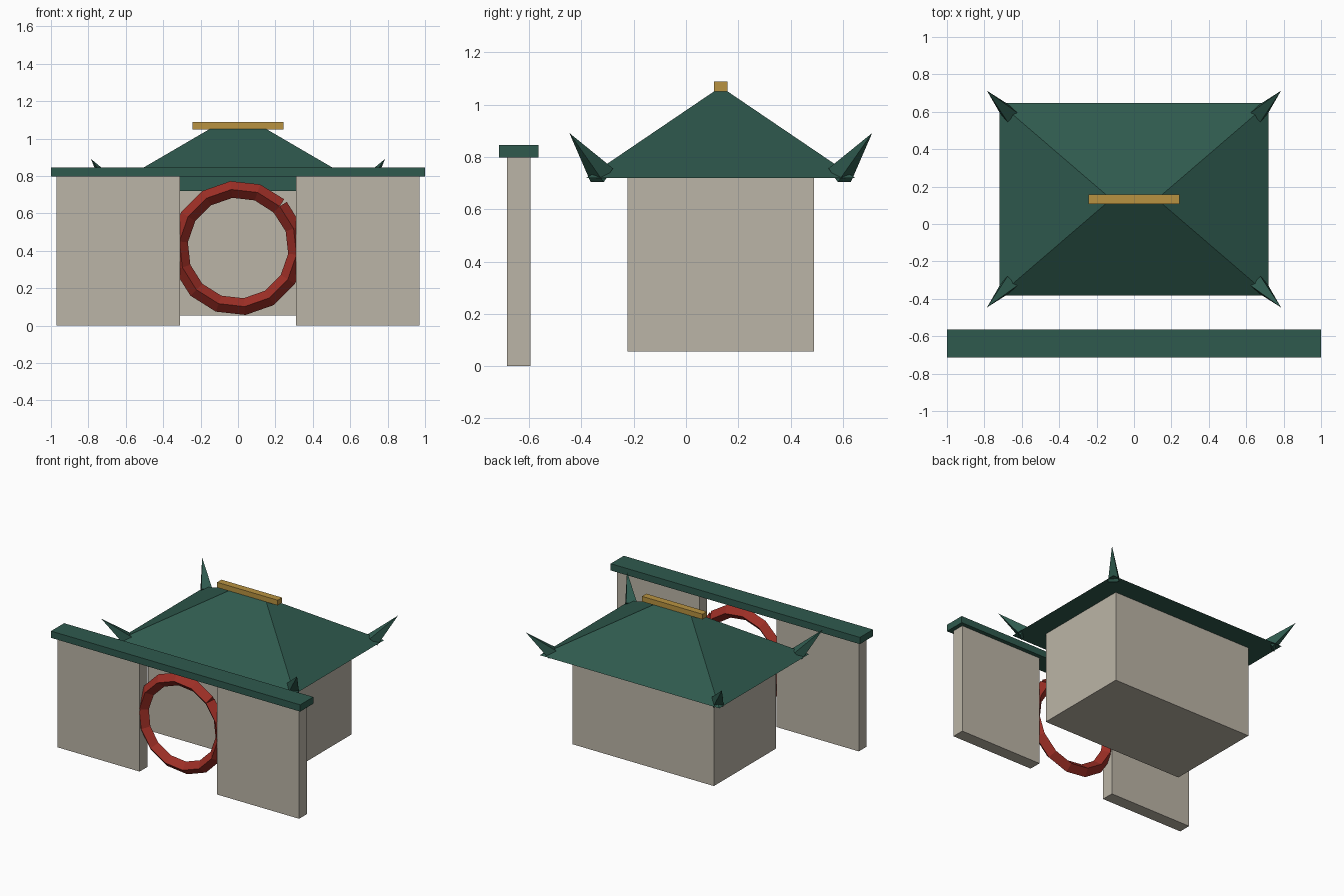
import bpy, bmesh
from math import cos, sin, pi, radians
from mathutils import Vector

cube = bpy.data.objects.get("Cube")
if cube:
    bpy.data.objects.remove(cube, do_unlink=True)


def material(name, r, g, b):
    m = bpy.data.materials.new(name)
    m.use_nodes = True
    m.diffuse_color = (r, g, b, 1)
    m.node_tree.nodes["Principled BSDF"].inputs["Base Color"].default_value = (r, g, b, 1)
    return m


plaster = material("warm grey plaster", 0.5, 0.46, 0.385)
tile = material("dark green tile", 0.028, 0.102, 0.076)
lacquer = material("red lacquer", 0.34, 0.028, 0.019)
gold = material("dull gold", 0.48, 0.29, 0.053)


def loft(name, rings, mat):
    """Skin a run of equal-sized cross-sections and cap both ends."""
    bm = bmesh.new()
    rows = [[bm.verts.new(p) for p in ring] for ring in rings]
    n = len(rows[0])
    for a, b in zip(rows, rows[1:]):
        for i in range(n):
            j = (i + 1) % n
            bm.faces.new((a[i], a[j], b[j], b[i]))
    bm.faces.new(rows[0])
    bm.faces.new(rows[-1])
    bmesh.ops.remove_doubles(bm, verts=bm.verts, dist=0.0001)
    bmesh.ops.recalc_face_normals(bm, faces=bm.faces)
    mesh = bpy.data.meshes.new(name)
    bm.to_mesh(mesh)
    bm.free()
    mesh.materials.append(mat)
    obj = bpy.data.objects.new(name, mesh)
    bpy.context.collection.objects.link(obj)
    return obj


def rect(cx, cy, z, hx, hy):
    return [(cx + sx * hx, cy + sy * hy, z)
            for sx, sy in ((-1, -1), (1, -1), (1, 1), (-1, 1))]


def box(name, cx, cy, hx, hy, z0, z1, mat):
    return loft(name, [rect(cx, cy, z0, hx, hy), rect(cx, cy, z1, hx, hy)], mat)


# Front garden wall with tiled coping
WALL_Y = -0.64
for side, s in (("left", 1), ("right", -1)):
    box(side + "_wall", s * 0.64, WALL_Y, 0.33, 0.045, 0, 0.797, plaster)
box("wall_coping", 0, WALL_Y, 1.0, 0.075, 0.797, 0.846, tile)

# Round gate frame: faceted ring with a diamond section and an open mitre at its seam
SEGMENTS, RADIUS, DEPTH, GATE_Z = 14, 0.315, 0.045, 0.415
step = 2 * pi / SEGMENTS
rings = []
for k in range(SEGMENTS + 1):
    angle = radians(45) + k * step
    centre = Vector((cos(angle) * RADIUS, WALL_Y, GATE_Z + sin(angle) * RADIUS))
    tilt = angle + (step / 2 if k == 0 else -step / 2 if k == SEGMENTS else 0)
    out = Vector((cos(tilt), 0, sin(tilt))) * DEPTH
    front = Vector((0, -DEPTH, 0))
    rings.append([centre + out, centre + front, centre - out, centre - front])
loft("round_gate_frame", rings, lacquer)

# Hall and hipped roof
HALL_Y = 0.133
box("hall", 0, HALL_Y, 0.567, 0.357, 0.055, 0.72, plaster)
loft("hipped_roof", [rect(0, HALL_Y, 0.72, 0.72, 0.514),
                     rect(0, HALL_Y, 1.052, 0.15, 0.024)], tile)
box("roof_ridge", 0, HALL_Y, 0.243, 0.025, 1.05, 1.088, gold)

# Upturned spikes at the roof corners
for sx, side in ((1, "left"), (-1, "right")):
    for sy, end in ((-1, "front"), (1, "back")):
        base = Vector((sx * 0.667, HALL_Y + sy * 0.455, 0.73))
        tip = Vector((sx * 0.785, HALL_Y + sy * 0.578, 0.89))
        axis = (tip - base).normalized()
        across = axis.cross(Vector((0, 0, 1))).normalized() * 0.036
        up = axis.cross(across)
        foot = [base + across + up, base + across - up,
                base - across - up, base - across + up]
        loft(f"{end}_{side}_eave_spike",
             [foot, [tip + (p - base) * 0.01 for p in foot]], tile)
